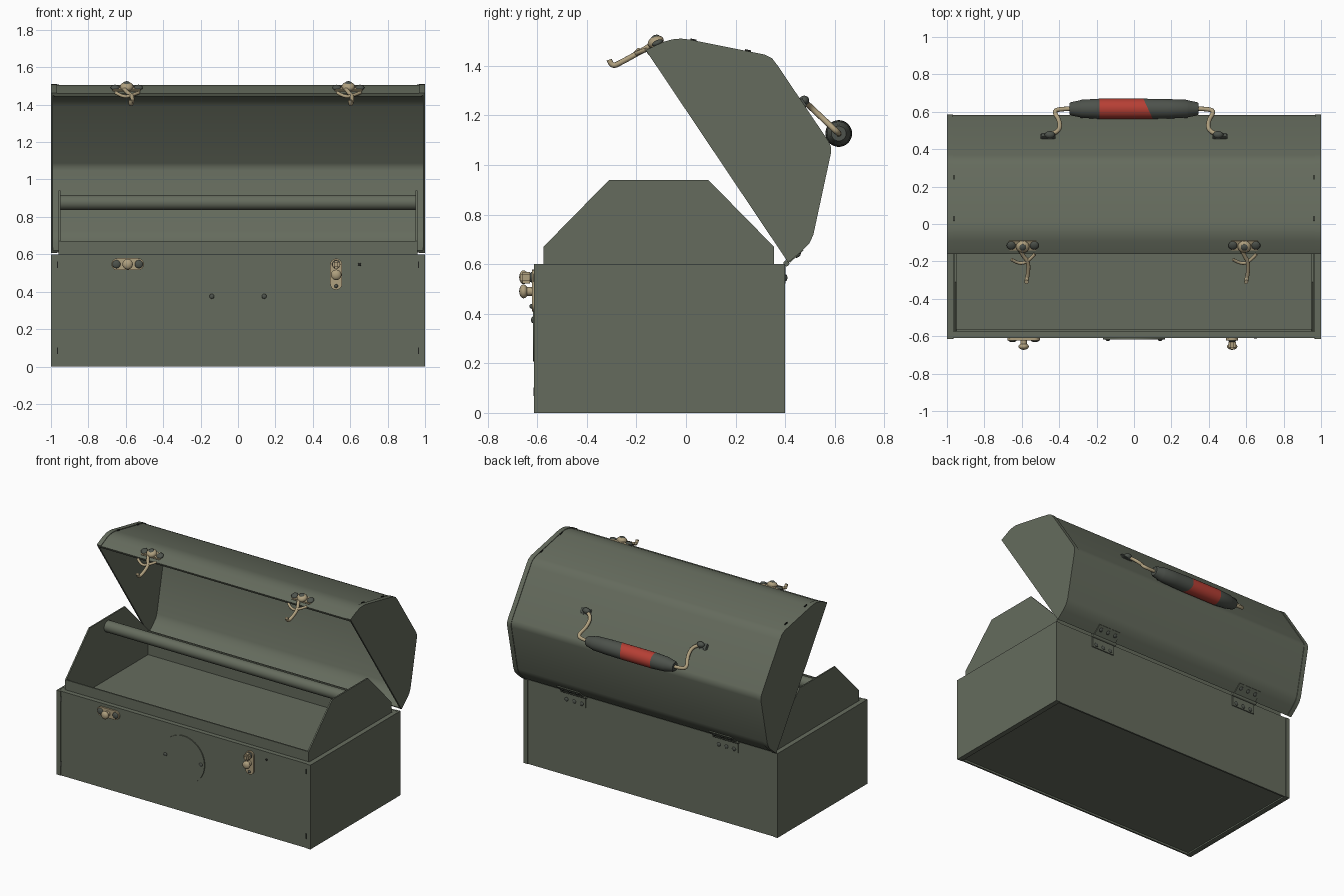
import bpy, bmesh, math
from mathutils import Vector, Matrix

if "Cube" in bpy.data.objects:
    bpy.data.objects.remove(bpy.data.objects["Cube"])


def material(name, rgb):
    m = bpy.data.materials.new(name)
    m.use_nodes = True
    m.diffuse_color = (*rgb, 1)
    m.node_tree.nodes["Principled BSDF"].inputs["Base Color"].default_value = (*rgb, 1)
    return m


GREEN = material("olive grey paint", (0.13, 0.148, 0.11))
DARK = material("dark grey green", (0.075, 0.085, 0.072))
BRASS = material("dull brass", (0.43, 0.35, 0.21))
RED = material("red grip", (0.47, 0.05, 0.035))
BLACK = material("dark slot", (0.015, 0.016, 0.014))
made = []


def finish(name, bm, mat):
    bmesh.ops.recalc_face_normals(bm, faces=bm.faces)
    me = bpy.data.meshes.new(name)
    bm.to_mesh(me)
    bm.free()
    ob = bpy.data.objects.new(name, me)
    bpy.context.collection.objects.link(ob)
    me.materials.append(mat)
    made.append(ob)
    return ob


def box(name, center, size, mat=GREEN, tilt=0, bevel=0):
    bm = bmesh.new()
    bmesh.ops.create_cube(bm, size=1, matrix=Matrix.Diagonal((*size, 1)))
    if bevel:
        bmesh.ops.bevel(bm, geom=bm.edges[:], offset=bevel, segments=2, affect='EDGES')
    bm.transform(Matrix.Translation(center) @ Matrix.Rotation(tilt, 4, 'X'))
    return finish(name, bm, mat)


def rod(name, a, b, r, mat, sides=24):
    a, b = Vector(a), Vector(b)
    bm = bmesh.new()
    bmesh.ops.create_cone(bm, cap_ends=True, segments=sides, radius1=r, radius2=r, depth=(b - a).length)
    turn = (b - a).to_track_quat('Z', 'Y').to_matrix().to_4x4()
    bm.transform(Matrix.Translation((a + b) / 2) @ turn)
    return finish(name, bm, mat)


def dome(name, center, size, mat, tilt=0):
    bm = bmesh.new()
    bmesh.ops.create_uvsphere(bm, u_segments=16, v_segments=10, radius=1)
    bm.transform(Matrix.Translation(center) @ Matrix.Rotation(tilt, 4, 'X') @ Matrix.Diagonal((*size, 1)))
    return finish(name, bm, mat)


def plate(name, outline, x0, x1, mat=GREEN):
    # Solid slab: a side outline in y and z, extruded along x
    bm = bmesh.new()
    face = bm.faces.new([bm.verts.new((x0, y, z)) for y, z in outline])
    out = bmesh.ops.extrude_face_region(bm, geom=[face])["geom"]
    bmesh.ops.translate(bm, vec=(x1 - x0, 0, 0), verts=[v for v in out if isinstance(v, bmesh.types.BMVert)])
    return finish(name, bm, mat)


def sheet(name, path, x0, x1, thick, side):
    # Bent sheet along a path, thickened inward (-1) or outward (1)
    me = bpy.data.meshes.new(name)
    n = len(path)
    me.from_pydata([(x, *p) for p in path for x in (x0, x1)], [],
                   [(2 * i, 2 * i + 1, 2 * i + 3, 2 * i + 2) for i in range(n - 1)])
    ob = bpy.data.objects.new(name, me)
    bpy.context.collection.objects.link(ob)
    mod = ob.modifiers.new("thickness", 'SOLIDIFY')
    mod.thickness, mod.offset = thick, side
    deps = bpy.context.evaluated_depsgraph_get()
    solid = bpy.data.meshes.new_from_object(ob.evaluated_get(deps))
    ob.modifiers.clear()
    ob.data = solid
    solid.materials.append(GREEN)
    made.append(ob)


def wire(name, pts, r, mat):
    cu = bpy.data.curves.new(name, 'CURVE')
    cu.dimensions = '3D'
    cu.bevel_depth, cu.bevel_resolution, cu.use_fill_caps = r, 3, True
    sp = cu.splines.new('NURBS')
    sp.points.add(len(pts) - 1)
    for p, co in zip(sp.points, pts):
        p.co = (*co, 1)
    sp.order_u, sp.use_endpoint_u, sp.resolution_u = 3, True, 6
    cu.materials.append(mat)
    bpy.context.collection.objects.link(bpy.data.objects.new(name, cu))


# Base box: open top, recessed bottom, folded rim
F, B, H, T = -0.61, 0.395, 0.6, 0.012
MID, DEEP = (F + B) / 2, B - F
box("base_bottom", (0, MID, 0.02), (1.98, DEEP - 0.01, 0.012))
for name, y, s in (("front", F, 1), ("back", B, -1)):
    box("base_wall_" + name, (0, y + s * T / 2, H / 2), (2, T, H))
    box("base_rim_" + name, (0, y + s * 0.018, H - 0.006), (1.99, 0.034, 0.01))
    for sx in (-1, 1):
        box("base_corner_flange_" + name, (sx * 0.984, y - s * 0.001, H / 2), (0.032, 0.006, H))
for sx in (-1, 1):
    box("base_wall_side", (sx * (1 - T / 2), MID, H / 2), (T, DEEP, H))
    box("base_rim_side", (sx * 0.982, MID, H - 0.006), (0.034, DEEP - 0.02, 0.01))
    box("base_bottom_flange", (sx * 0.98, MID, 0.006), (0.036, DEEP - 0.01, 0.01))
    for z in (0.085, 0.545):
        box("flange_slot", (sx * 0.965, F - 0.003, z), (0.006, 0.004, 0.035), BLACK)

# Lift-out tray with raised ends and a tube handle
TF, TB = -0.575, 0.355
end = [(TF, 0.3), (TF, 0.67), (-0.31, 0.94), (0.09, 0.94), (TB, 0.67), (TB, 0.3)]
for sx in (-1, 1):
    plate("tray_end", end, sx * 0.95, sx * 0.96)
for y in (TF + 0.005, TB - 0.005):
    box("tray_wall", (0, y, 0.485), (1.9, 0.01, 0.37))
box("tray_floor", (0, (TF + TB) / 2, 0.495), (1.9, TB - TF - 0.02, 0.01))
rod("tray_handle", (-0.95, -0.11, 0.877), (0.95, -0.11, 0.877), 0.04, GREEN, 32)

# Open lid
lid = [(-0.16, 1.46), (-0.09, 1.493), (-0.055, 1.503), (-0.02, 1.506), (0.015, 1.502),
       (0.315, 1.442), (0.345, 1.427), (0.367, 1.398), (0.572, 1.093), (0.582, 1.07),
       (0.58, 1.045), (0.51, 0.72), (0.495, 0.687), (0.465, 0.656), (0.41, 0.61)]
sheet("lid_shell", lid, -0.99, 0.99, 0.012, -1)
for sx in (-1, 1):
    plate("lid_end", lid, sx * 0.988, sx)
    sheet("lid_end_flange", lid, min(sx, sx * 0.968), max(sx, sx * 0.968), 0.004, 1)
    for y, z in ((0.25, 1.461), (0.03, 1.504)):
        box("lid_slot", (sx * 0.963, y, z), (0.006, 0.025, 0.008), BLACK, -0.2)
rod("lid_front_hem", (-0.985, -0.145, 1.453), (0.985, -0.145, 1.453), 0.011, GREEN, 12)

# Hinges at the back
for sx in (-1, 1):
    x = sx * 0.6
    rod("hinge_pin", (x - 0.1, 0.405, 0.603), (x + 0.1, 0.405, 0.603), 0.012, GREEN, 12)
    box("hinge_lower_leaf", (x, 0.398, 0.56), (0.18, 0.008, 0.075))
    box("hinge_upper_leaf", (x, 0.444, 0.634), (0.18, 0.075, 0.008), GREEN, 0.74)
    for dx in (-0.06, 0, 0.06):
        dome("hinge_lower_rivet", (x + dx, 0.402, 0.545), (0.014, 0.007, 0.014), DARK)
        dome("hinge_upper_rivet", (x + dx, 0.452, 0.636), (0.014, 0.014, 0.007), DARK, 0.74)

# Round cover on the front
rod("front_cover", (0, F, 0.375), (0, F - 0.007, 0.375), 0.167, GREEN, 64)
for x in (-0.14, 0.14):
    dome("cover_screw", (x, F - 0.008, 0.375), (0.013, 0.007, 0.013), DARK)
dome("front_hole", (0.65, F, 0.545), (0.009, 0.003, 0.009), BLACK)


# Latch keepers on the base: a round-ended plate with screws and a knob
def keeper(a, b, knob, screws):
    (ax, az), (bx, bz) = a, b
    y, r = F - 0.006, 0.032
    for x, z in (a, b):
        rod("keeper_plate_end", (x, F, z), (x, F - 0.012, z), r, BRASS)
    box("keeper_plate", ((ax + bx) / 2, y, (az + bz) / 2),
        (abs(bx - ax) or 2 * r, 0.0118, abs(bz - az) or 2 * r), BRASS)
    rod("keeper_post", (knob[0], F, knob[1]), (knob[0], F - 0.045, knob[1]), 0.018, BRASS)
    dome("keeper_knob", (knob[0], F - 0.045, knob[1]), (0.028, 0.018, 0.028), BRASS)
    for x, z, size in screws:
        dome("keeper_screw", (x, F - 0.012, z), (size, 0.01, size), DARK)


keeper((-0.645, 0.547), (-0.535, 0.547), (-0.59, 0.547), [(-0.65, 0.547, 0.022), (-0.53, 0.547, 0.022)])
keeper((0.525, 0.545), (0.525, 0.442), (0.525, 0.49), [(0.525, 0.547, 0.022), (0.525, 0.43, 0.01)])
box("keeper_loop", (0.525, F - 0.035, 0.545), (0.04, 0.05, 0.045), BRASS, 0, 0.01)

# Latches hanging open from the lid's front edge
for x, lean in ((-0.595, 0.03), (0.59, 0.02)):
    tilt = 0.43
    box("latch_plate", (x, -0.115, 1.485), (0.15, 0.055, 0.014), BRASS, tilt, 0.005)
    for dx in (-0.062, 0.062):
        dome("latch_screw", (x + dx, -0.115, 1.492), (0.024, 0.024, 0.012), DARK, tilt)
    dome("latch_pivot", (x, -0.122, 1.496), (0.036, 0.034, 0.024), BRASS, tilt)
    dome("latch_cap", (x, -0.125, 1.512), (0.02, 0.02, 0.012), DARK, tilt)
    wire("latch_hook", [(x - 0.02, -0.125, 1.495), (x + 0.0, -0.17, 1.465), (x + lean, -0.2, 1.448),
                        (x + lean, -0.26, 1.415), (x + lean - 0.01, -0.3, 1.395),
                        (x + lean - 0.01, -0.31, 1.425)], 0.011, BRASS)
    wire("latch_lever", [(x - 0.06, -0.19, 1.465), (x - 0.02, -0.215, 1.44), (x + 0.03, -0.2, 1.45),
                         (x + 0.065, -0.16, 1.465)], 0.009, BRASS)

# Carrying handle on the back of the lid: a turned grip with a red band
GY, GZ, SIDES = 0.616, 1.127, 32
grip = [(-0.345, 0.03), (-0.335, 0.036), (-0.29, 0.045), (-0.285, 0.048), (-0.185, 0.054), (0.075, 0.054),
        (0.18, 0.052), (0.285, 0.048), (0.29, 0.045), (0.335, 0.036), (0.345, 0.03)]
bm = bmesh.new()
rings = []
for i, (gx, r) in enumerate(grip):
    slant = 0.025 if i == 5 else 0
    angles = [2 * math.pi * k / SIDES for k in range(SIDES)]
    rings.append([bm.verts.new((gx - slant * math.cos(a), GY + r * math.cos(a), GZ + r * math.sin(a)))
                  for a in angles])
for i, (lo, hi) in enumerate(zip(rings, rings[1:])):
    for k in range(SIDES):
        j = (k + 1) % SIDES
        bm.faces.new((lo[k], lo[j], hi[j], hi[k])).material_index = int(i == 4)
bm.faces.new(rings[0])
bm.faces.new(rings[-1])
finish("handle_grip", bm, DARK).data.materials.append(RED)
for s in (-1, 1):
    path = [(0.46, 0.475), (0.4, 0.49), (0.395, 0.55), (0.43, 0.6), (0.4, GY), (0.33, GY)]
    wire("handle_wire", [(s * px, py, GZ + (GY - py) * 0.94) for px, py in path], 0.012, BRASS)
    box("handle_foot", (s * 0.46, 0.47, 1.25), (0.08, 0.045, 0.018), DARK, -0.98, 0.006)
    dome("handle_socket", (s * 0.45, 0.477, 1.26), (0.028, 0.02, 0.02), DARK)

# Smooth round parts, keep folds crisp
bpy.ops.object.select_all(action='DESELECT')
for ob in made:
    ob.select_set(True)
bpy.context.view_layer.objects.active = made[0]
bpy.ops.object.shade_smooth_by_angle(angle=math.radians(35))
